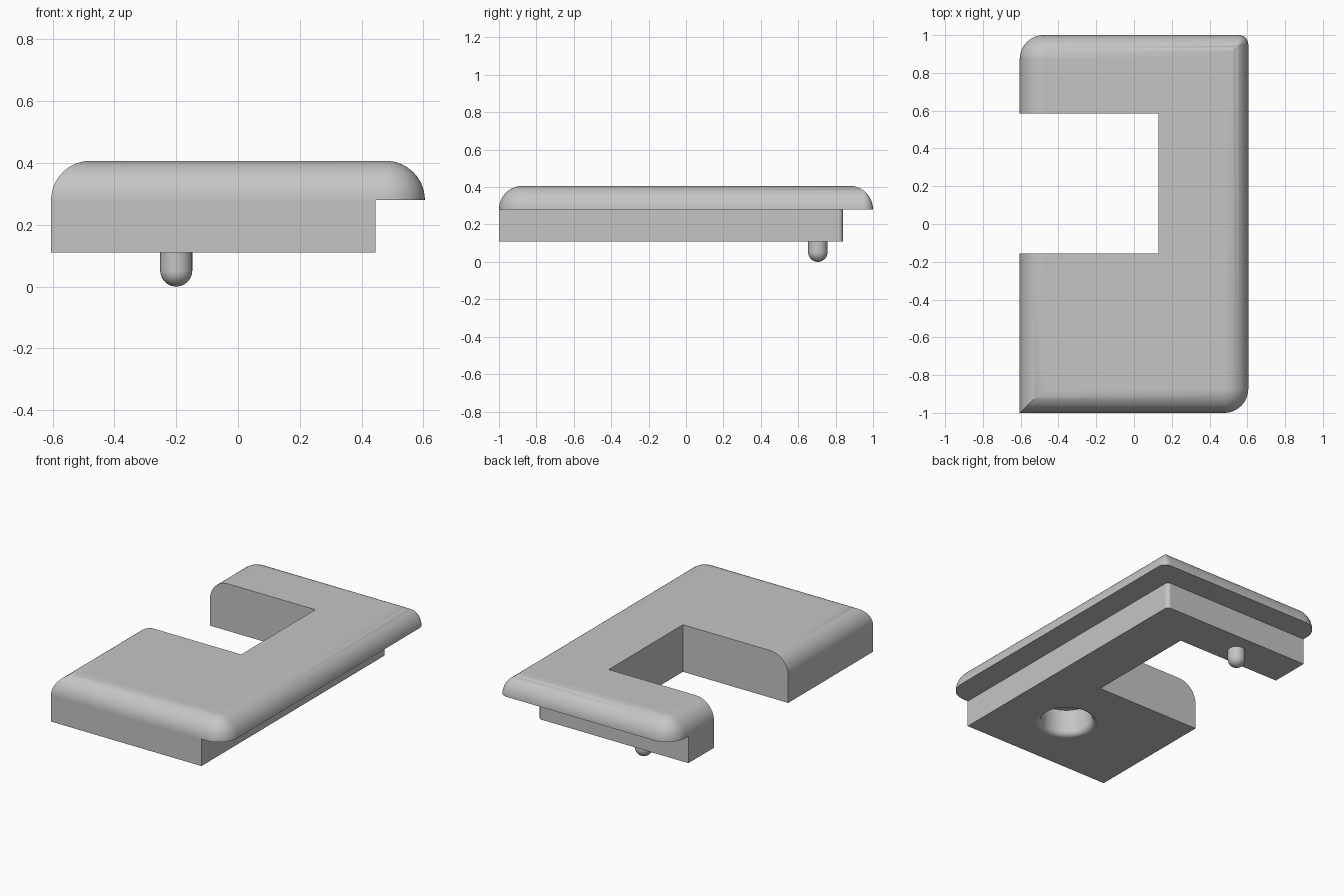
import bpy, bmesh, math

cube = bpy.data.objects.get("Cube")
if cube:
    bpy.data.objects.remove(cube, do_unlink=True)

# Overall dimensions
HALF_X, HALF_Y = 0.605, 1.0
BASE_Z, PLATE_Z, FILLET = 0.11, 0.28, 0.127
BASE_RIGHT, BASE_BACK = 0.445, 0.84
NOTCH_X, NOTCH_FRONT, NOTCH_BACK = 0.13, -0.155, 0.585

grey = bpy.data.materials.new("light_grey")
grey.use_nodes = True
GREY = (0.56, 0.56, 0.56, 1)
grey.diffuse_color = GREY
grey.node_tree.nodes["Principled BSDF"].inputs["Base Color"].default_value = GREY


def finish(bm, name):
    """Turn a bmesh into an object in the scene."""
    bmesh.ops.remove_doubles(bm, verts=bm.verts, dist=1e-5)
    bmesh.ops.recalc_face_normals(bm, faces=bm.faces)
    mesh = bpy.data.meshes.new(name)
    bm.to_mesh(mesh)
    bm.free()
    mesh.materials.append(grey)
    obj = bpy.data.objects.new(name, mesh)
    bpy.context.collection.objects.link(obj)
    return obj


def extrude_outline(name, points, z0, z1):
    bm = bmesh.new()
    face = bm.faces.new([bm.verts.new((x, y, z0)) for x, y in points])
    new = bmesh.ops.extrude_face_region(bm, geom=[face])["geom"]
    verts = [v for v in new if isinstance(v, bmesh.types.BMVert)]
    bmesh.ops.translate(bm, verts=verts, vec=(0, 0, z1 - z0))
    return finish(bm, name)


def lathe(name, profile, x, y, steps=48):
    """Revolve (radius, z) points about a vertical axis."""
    bm = bmesh.new()
    verts = [bm.verts.new((r, 0, z)) for r, z in profile]
    edges = [bm.edges.new(pair) for pair in zip(verts, verts[1:])]
    bmesh.ops.spin(bm, geom=verts + edges, cent=(0, 0, 0), axis=(0, 0, 1),
                   angle=math.tau, steps=steps)
    bmesh.ops.translate(bm, verts=bm.verts, vec=(x, y, 0))
    return finish(bm, name)


def cut(obj, cutter):
    """Subtract the cutter, bake the result and drop the cutter."""
    cutter.hide_render = True
    mod = obj.modifiers.new("cut", "BOOLEAN")
    mod.operation, mod.solver, mod.object = "DIFFERENCE", "EXACT", cutter
    bpy.context.view_layer.update()
    graph = bpy.context.evaluated_depsgraph_get()
    mesh = bpy.data.meshes.new_from_object(obj.evaluated_get(graph))
    obj.modifiers.clear()
    obj.data = mesh
    bpy.data.objects.remove(cutter, do_unlink=True)


def rounded_rect(inset, radii, steps=12):
    """Outline whose corner radii shrink as it is inset."""
    points = []
    corners = [(1, 1), (-1, 1), (-1, -1), (1, -1)]
    for i, ((sx, sy), radius) in enumerate(zip(corners, radii)):
        r = max(radius - inset, 0)
        cx, cy = sx * (HALF_X - inset - r), sy * (HALF_Y - inset - r)
        for k in range(steps + 1):
            a = math.pi / 2 * (i + k / steps)
            points.append((cx + r * math.cos(a), cy + r * math.sin(a)))
    return points


# Top plate: stacked outlines form the rounded rim
bm = bmesh.new()
rings = []
LEVELS = 14
for k in range(LEVELS + 1):
    a = math.pi / 2 * k / LEVELS
    outline = rounded_rect(FILLET * (1 - math.cos(a)), (0.05, FILLET, 0, FILLET))
    z = PLATE_Z + FILLET * math.sin(a)
    rings.append([bm.verts.new((x, y, z)) for x, y in outline])
for low, high in zip(rings, rings[1:]):
    for i in range(len(low)):
        j = (i + 1) % len(low)
        bm.faces.new((low[i], low[j], high[j], high[i]))
bm.faces.new(rings[0])
bm.faces.new(rings[-1])
top_plate = finish(bm, "top_plate")
notch = [(-1, NOTCH_FRONT), (NOTCH_X, NOTCH_FRONT), (NOTCH_X, NOTCH_BACK), (-1, NOTCH_BACK)]
cut(top_plate, extrude_outline("notch_cutter", notch, 0, 1))

# Base block: C-shaped, with a slightly rounded back corner
R = 0.025
corner = [(BASE_RIGHT - R + R * math.cos(a), BASE_BACK - R + R * math.sin(a))
          for a in (math.pi / 2 * k / 6 for k in range(7))]
base_block = extrude_outline("base_block", [
    (-HALF_X, -HALF_Y), (BASE_RIGHT, -HALF_Y), *corner, (-HALF_X, BASE_BACK),
    (-HALF_X, NOTCH_BACK), (NOTCH_X, NOTCH_BACK),
    (NOTCH_X, NOTCH_FRONT), (-HALF_X, NOTCH_FRONT)], BASE_Z, PLATE_Z)

# Round socket underneath, with a softened mouth
HOLE, LIP = 0.152, 0.035
mouth = [(HOLE + LIP * (1 - math.cos(a)), BASE_Z + LIP * (1 - math.sin(a)))
         for a in (math.pi / 2 * k / 6 for k in range(7))]
cut(base_block, lathe("socket_cutter", [(0, 0.35), (HOLE, 0.35), *mouth,
                                        (HOLE + LIP, 0.05), (0, 0.05)], 0.025, -0.59))

# Locating peg with a domed tip
PEG = 0.052
dome = [(PEG * math.sin(a), PEG * (1 - math.cos(a)))
        for a in (math.pi / 2 * k / 10 for k in range(11))]
locating_peg = lathe("locating_peg", [*dome, (PEG, BASE_Z + 0.01), (0, BASE_Z + 0.01)],
                     -0.2, 0.705, 32)

# Smooth curved faces, keep real edges crisp
bpy.ops.object.select_all(action="DESELECT")
for obj in (top_plate, base_block, locating_peg):
    obj.select_set(True)
bpy.context.view_layer.objects.active = top_plate
bpy.ops.object.shade_smooth_by_angle(angle=math.radians(30))
for obj in (top_plate, base_block, locating_peg):
    weighted = obj.modifiers.new("even_shading", "WEIGHTED_NORMAL")
    weighted.keep_sharp = True
